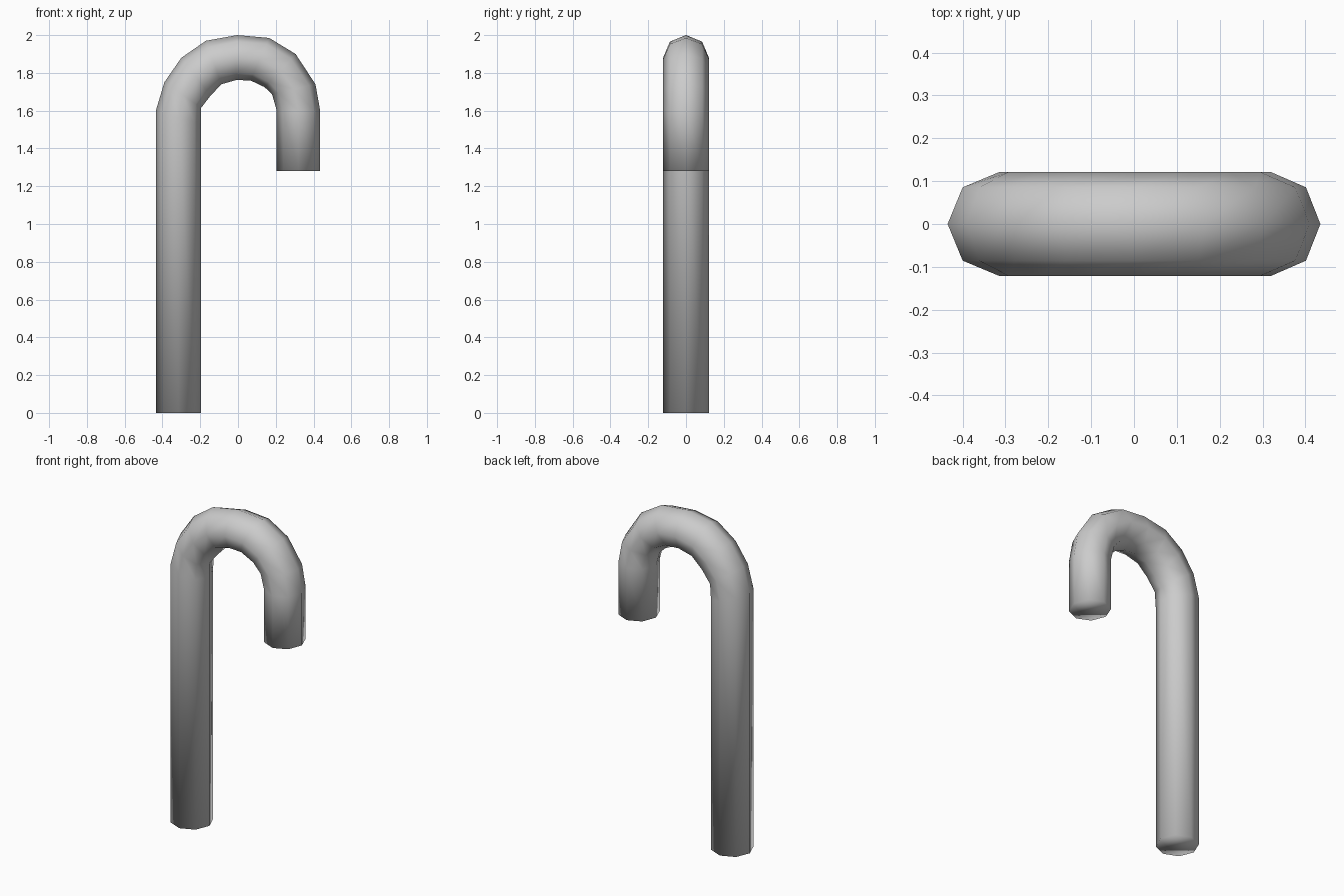
import bpy, bmesh, math
from mathutils import Vector

cube = bpy.data.objects.get("Cube")
if cube:
    bpy.data.objects.remove(cube, do_unlink=True)

SIDES = 8
HALF_DEPTH = 0.121

# Outer and inner edge of each ring along the cane: (x, z), (x, z)
rings = [
    ((-0.435, 0.0), (-0.195, 0.0)),
    ((-0.435, 1.6), (-0.195, 1.53)),
    ((-0.39, 1.75), (-0.195, 1.615)),
    ((-0.30, 1.88), (-0.145, 1.68)),
    ((-0.17, 1.97), (-0.087, 1.74)),
    ((-0.005, 2.0), (-0.01, 1.762)),
    ((0.165, 1.985), (0.066, 1.76)),
    ((0.305, 1.9), (0.14, 1.725)),
    ((0.41, 1.74), (0.18, 1.688)),
    ((0.435, 1.6), (0.205, 1.6)),
    ((0.435, 1.28), (0.205, 1.28)),
]

# Eight-sided tube swept through the rings
bm = bmesh.new()
loops = []
for (ox, oz), (ix, iz) in rings:
    outer, inner = Vector((ox, 0, oz)), Vector((ix, 0, iz))
    centre, half = (outer + inner) / 2, (outer - inner) / 2
    loop = []
    for k in range(SIDES):
        a = math.tau * k / SIDES
        side = Vector((0, HALF_DEPTH * math.sin(a), 0))
        loop.append(bm.verts.new(centre + half * math.cos(a) + side))
    loops.append(loop)
for a, b in zip(loops, loops[1:]):
    for k in range(SIDES):
        n = (k + 1) % SIDES
        bm.faces.new((a[k], a[n], b[n], b[k]))

# End caps
bm.faces.new(loops[0])
bm.faces.new(loops[-1])
bmesh.ops.recalc_face_normals(bm, faces=bm.faces)
for f in bm.faces:
    f.smooth = True

mesh = bpy.data.meshes.new("cane")
bm.to_mesh(mesh)
bm.free()

# Plain grey colour
grey = bpy.data.materials.new("light grey")
grey.use_nodes = True
colour = (0.6, 0.6, 0.6, 1)
grey.diffuse_color = colour
grey.node_tree.nodes["Principled BSDF"].inputs["Base Color"].default_value = colour
mesh.materials.append(grey)

cane = bpy.data.objects.new("cane", mesh)
bpy.context.collection.objects.link(cane)
